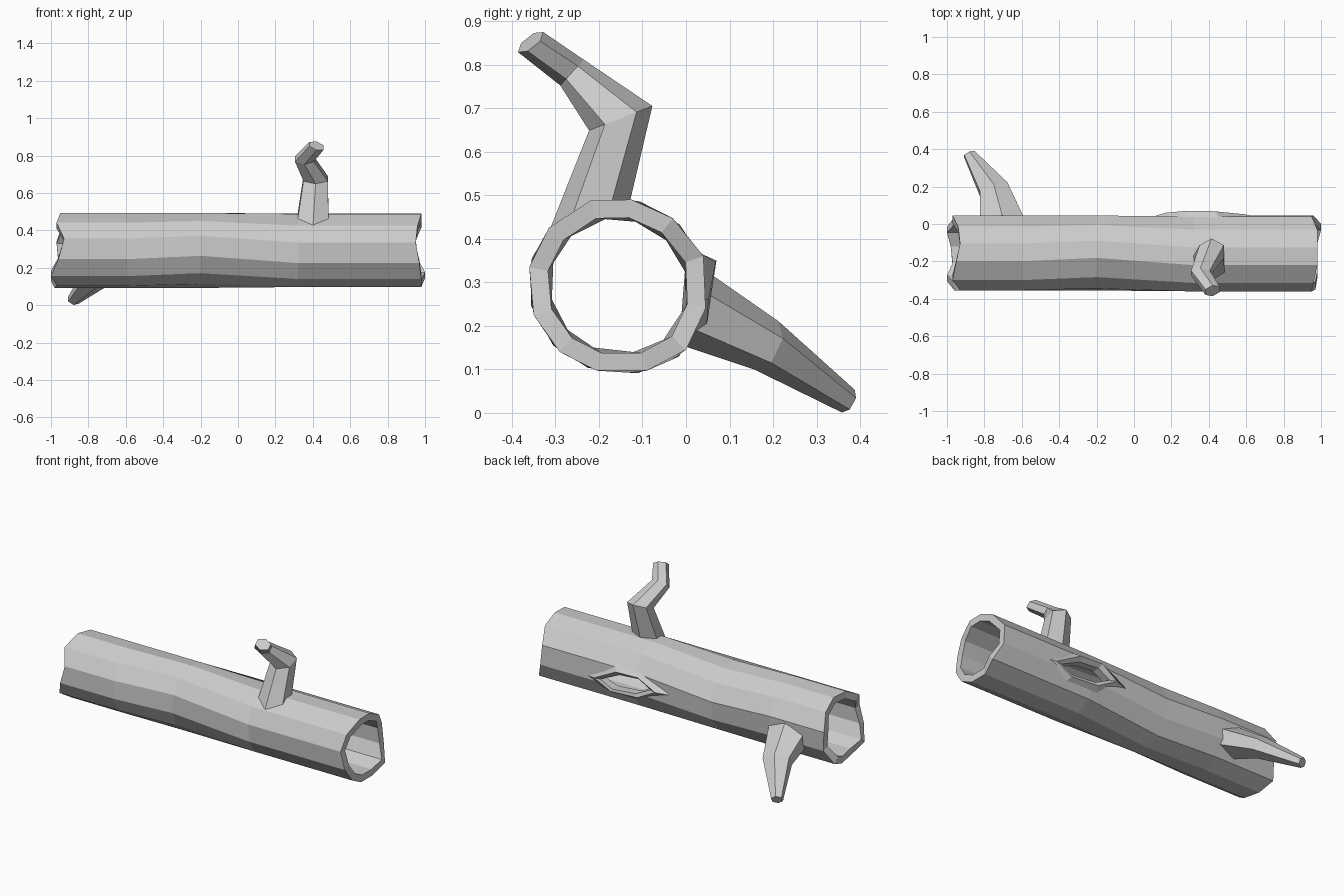
import bpy, bmesh, math
from mathutils import Vector

if "Cube" in bpy.data.objects:
    bpy.data.objects.remove(bpy.data.objects["Cube"])

CY, CZ = -0.155, 0.292          # log axis


def make_object(name, rings, closed=False):
    """Skin a list of equal-length rings; cap the ends or join last to first."""
    bm = bmesh.new()
    vs = [[bm.verts.new(p) for p in r] for r in rings]
    n = len(rings[0])
    pairs = list(zip(vs, vs[1:]))
    if closed:
        pairs.append((vs[-1], vs[0]))
    for a, b in pairs:
        for i in range(n):
            j = (i + 1) % n
            bm.faces.new((a[i], a[j], b[j], b[i]))
    if not closed:
        bm.faces.new(vs[0])
        bm.faces.new(vs[-1])
    bmesh.ops.recalc_face_normals(bm, faces=bm.faces)
    me = bpy.data.meshes.new(name)
    bm.to_mesh(me)
    bm.free()
    ob = bpy.data.objects.new(name, me)
    bpy.context.collection.objects.link(ob)
    return ob


def branch(name, stations, sides=6):
    """Tapering faceted limb: stations are (centre, axis, x radius, other radius)."""
    rings = []
    for c, axis, ru, rv in stations:
        n = Vector(axis).normalized()
        u = (Vector((1, 0, 0)) - n * n.x).normalized()
        v = n.cross(u)
        rings.append([Vector(c) + u * ru * math.cos(t) + v * rv * math.sin(t)
                      for t in (2 * math.pi * (i + 0.5) / sides for i in range(sides))])
    return make_object(name, rings)


# Hollow log: 12-sided profile (y, z), uneven ends, slight twist along the length
profile = [(-.125, .49), (-.03, .447), (.04, .36), (.045, .24), (0, .145), (-.09, .097),
           (-.205, .097), (-.29, .14), (-.35, .225), (-.36, .335), (-.315, .425), (-.22, .488)]
right_x = [.98, .98, .95, .96, 1.0, .98, .98, .98, .97, .95, .96, .98]
left_x = [-.93, -.94, -.97, -.96, -1.0, -.98, -.97, -1.0, -.96, -.93, -.97, -.95]


def log_ring(xs, twist, scale):
    a = math.radians(twist)
    ring = []
    for x, (y, z) in zip(xs, profile):
        y, z = (y - CY) * scale, (z - CZ) * scale
        ring.append((x, CY + y * math.cos(a) + z * math.sin(a),
                     CZ - y * math.sin(a) + z * math.cos(a)))
    return ring


spans = [(left_x, 6, 1), ([-.6] * 12, 6, 1), ([-.2] * 12, 11, .98),
         ([.32] * 12, 0, 1), (right_x, 0, 1)]
outer = [log_ring(x, t, s) for x, t, s in spans]
inner = [log_ring(x, t, s * .79) for x, t, s in reversed(spans)]
log = make_object("hollow_log", outer + inner, closed=True)

# Knot hole cut through the back wall
hole = [(.21, .285), (.29, .33), (.42, .32), (.55, .26), (.47, .22), (.31, .235)]
cutter = make_object("knot_hole_cutter", [[(x, y, z) for x, z in hole] for y in (-.1, .2)])
cutter.hide_render = True
cutter.hide_viewport = True
cut = log.modifiers.new("knot_hole", 'BOOLEAN')
cut.operation = 'DIFFERENCE'
cut.solver = 'EXACT'
cut.object = cutter

# Raised lip around the knot hole
rim = [(.07, .03, .28), (.27, .025, .37), (.46, .03, .37),
       (.71, .03, .26), (.5, .01, .18), (.28, .01, .18)]
crest = [(.17, .06, .285), (.28, .07, .35), (.43, .068, .345),
         (.59, .052, .26), (.48, .048, .205), (.3, .05, .215)]
make_object("knot_lip", [rim, crest, [(x, .045, z) for x, z in hole],
                         [(x, .0, z) for x, z in hole]], closed=True)

# Crooked branch on top
branch("upper_branch", [
    ((.40, -.222, .45), (0, -.33, .94), .098, .098),
    ((.415, -.15, .677), (0, -.36, .93), .075, .078),
    ((.355, -.262, .782), (0, -.74, .67), .058, .04),
    ((.42, -.357, .852), (.3, -.6, .75), .046, .037)])

# Straight stub leaning down at the back
branch("lower_branch", [
    ((-.705, .02, .24), (0, .95, -.3), .135, .09),
    ((-.75, .185, .155), (-.35, .85, -.42), .09, .062),
    ((-.88, .373, .027), (-.4, .8, -.45), .035, .03)])
